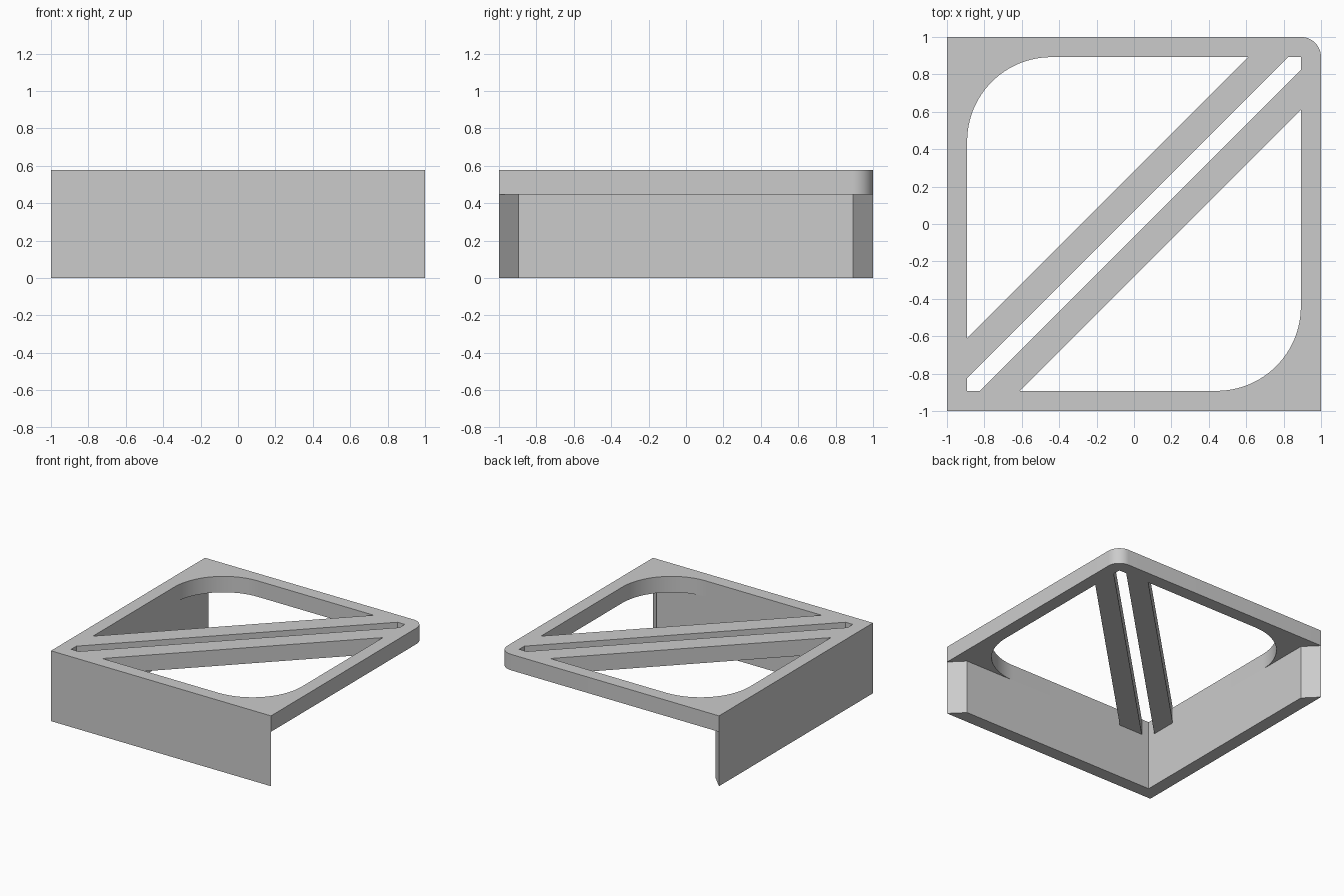
import bpy, bmesh
from math import sin, cos, pi

cube = bpy.data.objects.get("Cube")
if cube:
    bpy.data.objects.remove(cube)

TOP, LEDGE = 0.578, 0.447      # plate top and underside
RIM = 0.892                    # inner edge of frame and walls
SLOT, BAR = 0.067, 0.283       # diagonal offsets of slot and outer bar edges

grey = bpy.data.materials.new("light_grey")
grey.use_nodes = True
colour = (0.6, 0.6, 0.6, 1)
grey.diffuse_color = colour
grey.node_tree.nodes["Principled BSDF"].inputs["Base Color"].default_value = colour


def arc(cx, cy, r, start, steps):
    """Quarter circle, counter-clockwise from the start angle."""
    angles = [start + pi / 2 * i / steps for i in range(steps + 1)]
    return [(cx + r * cos(a), cy + r * sin(a)) for a in angles]


def slab(name, loops, z0, z1):
    """Fill an outline (with any holes) and extrude it upwards."""
    bm = bmesh.new()
    edges = []
    for loop in loops:
        vs = [bm.verts.new((x, y, z0)) for x, y in loop]
        edges += [bm.edges.new((a, b)) for a, b in zip(vs, vs[1:] + vs[:1])]
    bmesh.ops.triangle_fill(bm, edges=edges, use_beauty=True, normal=(0, 0, 1))
    ext = bmesh.ops.extrude_face_region(bm, geom=bm.faces[:], use_keep_orig=True)
    top = [g for g in ext["geom"] if isinstance(g, bmesh.types.BMVert)]
    bmesh.ops.translate(bm, verts=top, vec=(0, 0, z1 - z0))
    bmesh.ops.recalc_face_normals(bm, faces=bm.faces[:])
    mesh = bpy.data.meshes.new(name)
    bm.to_mesh(mesh)
    bm.free()
    mesh.materials.append(grey)
    obj = bpy.data.objects.new(name, mesh)
    bpy.context.collection.objects.link(obj)
    bpy.ops.object.select_all(action='DESELECT')
    obj.select_set(True)
    bpy.context.view_layer.objects.active = obj
    bpy.ops.object.shade_smooth_by_angle()


def flip(loop):
    """Mirror across the diagonal."""
    return [(y, x) for x, y in loop]


# Top plate: one rounded corner, two rounded triangular openings, diagonal slot
outline = [(-1, -1), (1, -1)] + arc(RIM, RIM, 1 - RIM, 0, 12) + [(-1, 1)]
r = 0.45
opening = [(-RIM, BAR - RIM), (RIM - BAR, RIM)] + arc(r - RIM, RIM - r, r, pi / 2, 32)
half_slot = [(-RIM, -RIM), (-RIM, SLOT - RIM), (RIM - SLOT, RIM), (RIM, RIM)]
slot = half_slot + [(RIM, RIM - SLOT), (SLOT - RIM, -RIM)]
slab("top_plate", [outline, opening, flip(opening), slot], LEDGE, TOP)

# Two walls forming an L, with mitred free ends
wall = [(-1, -1), (1, -1), (RIM, -RIM), (-RIM, -RIM), (-RIM, RIM), (-1, 1)]
slab("corner_walls", [wall], 0, LEDGE)
